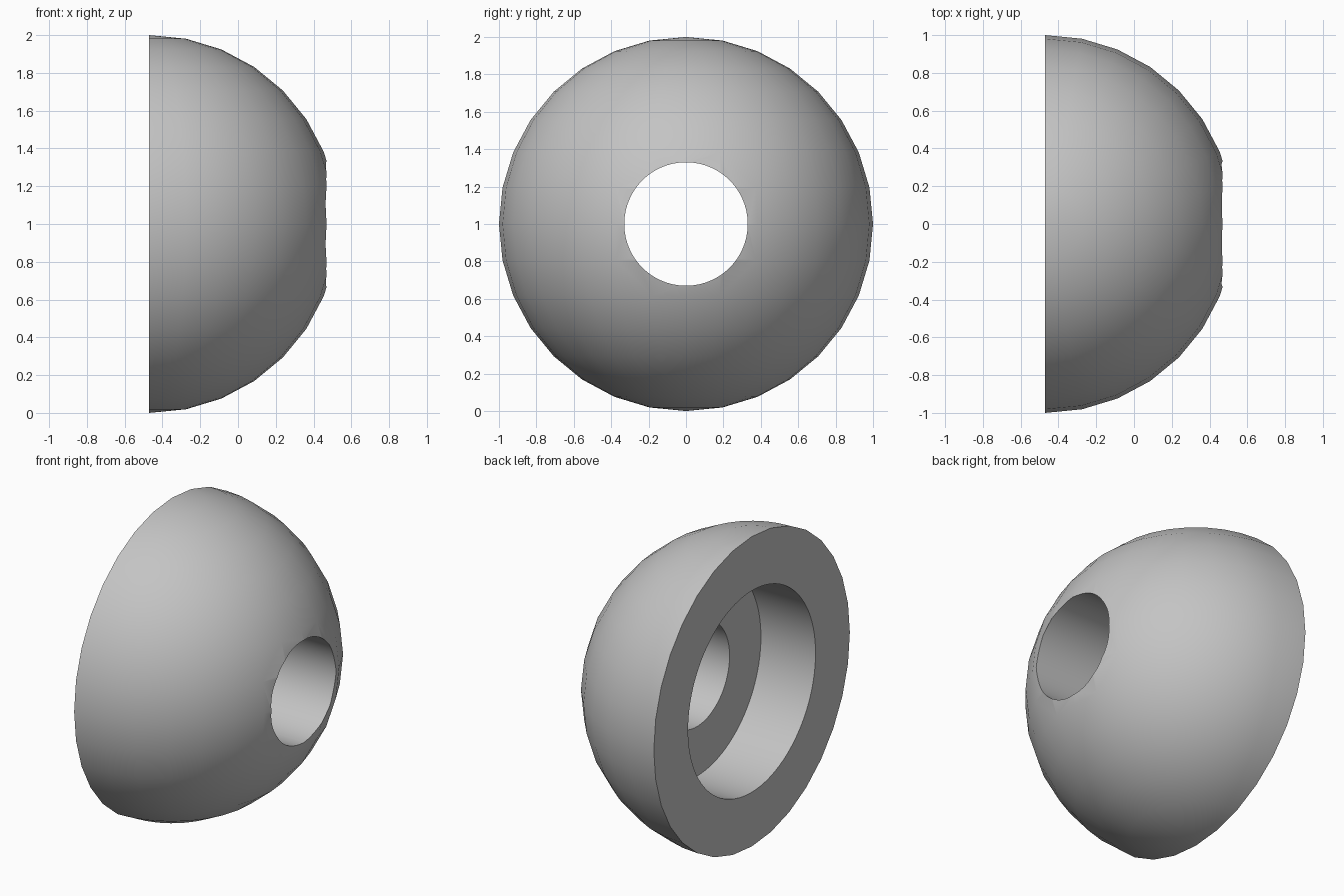
import bpy, bmesh, math
from mathutils import Matrix, Vector

old = bpy.data.objects.get("Cube")
if old:
    bpy.data.objects.remove(old, do_unlink=True)

FACE_X = -0.47      # flat side of the dome
BORE_DEPTH = 0.39

grey = bpy.data.materials.new("plain grey")
grey.use_nodes = True
grey.diffuse_color = (0.55, 0.55, 0.55, 1)
grey.node_tree.nodes["Principled BSDF"].inputs["Base Color"].default_value = (0.55, 0.55, 0.55, 1)


def make_object(name, bm):
    bmesh.ops.recalc_face_normals(bm, faces=bm.faces)
    mesh = bpy.data.meshes.new(name)
    bm.to_mesh(mesh)
    bm.free()
    mesh.materials.append(grey)
    obj = bpy.data.objects.new(name, mesh)
    bpy.context.collection.objects.link(obj)
    return obj


def cutter(name, radius, start, end):
    """Cylinder along x, used to drill the dome."""
    bm = bmesh.new()
    place = Matrix.Translation(((start + end) / 2, 0, 1)) @ Matrix.Rotation(math.pi / 2, 4, 'Y')
    bmesh.ops.create_cone(bm, cap_ends=True, segments=96, radius1=radius,
                          radius2=radius, depth=end - start, matrix=place)
    obj = make_object(name, bm)
    obj.hide_render = True
    return obj


# Half ball with a flat side
bm = bmesh.new()
bmesh.ops.create_uvsphere(bm, u_segments=32, v_segments=16, radius=1)
bmesh.ops.bisect_plane(bm, geom=bm.verts[:] + bm.edges[:] + bm.faces[:], dist=1e-4,
                       plane_co=Vector((0, 0, 0)), plane_no=Vector((1, 0, 0)), clear_inner=True)
bmesh.ops.holes_fill(bm, edges=[e for e in bm.edges if e.is_boundary], sides=0)
bmesh.ops.translate(bm, verts=bm.verts, vec=(FACE_X, 0, 1))
dome = make_object("drilled_dome", bm)

# Wide counterbore from the flat side and a narrow hole right through
cutters = [cutter("counterbore_cutter", 0.65, FACE_X - 0.2, FACE_X + BORE_DEPTH),
           cutter("through_hole_cutter", 0.33, FACE_X - 0.3, 1.0)]
bpy.ops.object.select_all(action='DESELECT')
dome.select_set(True)
bpy.context.view_layer.objects.active = dome
for tool in cutters:
    cut = dome.modifiers.new(tool.name, 'BOOLEAN')
    cut.operation = 'DIFFERENCE'
    cut.solver = 'EXACT'
    cut.object = tool
    bpy.ops.object.modifier_apply(modifier=cut.name)
    bpy.data.objects.remove(tool, do_unlink=True)

bpy.ops.object.shade_smooth_by_angle(angle=math.radians(30))
